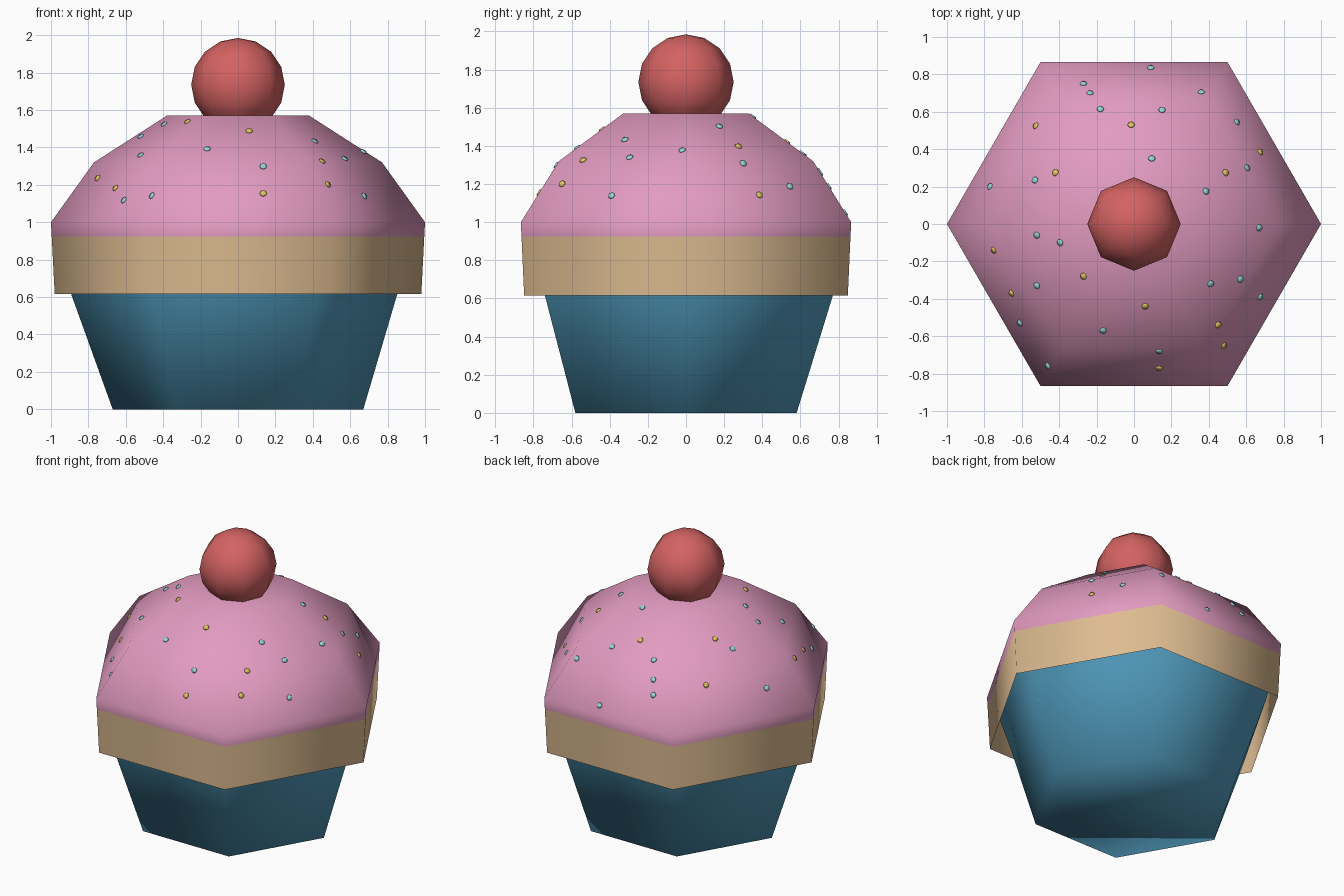
import bpy, bmesh, math
from mathutils import Vector, Matrix

if "Cube" in bpy.data.objects:
    bpy.data.objects.remove(bpy.data.objects["Cube"])


def material(name, rgb):
    m = bpy.data.materials.new(name)
    lin = [c / 255 / 12.92 if c <= 10 else ((c / 255 + 0.055) / 1.055) ** 2.4 for c in rgb]
    m.diffuse_color = (*lin, 1)
    m.use_nodes = True
    m.node_tree.nodes["Principled BSDF"].inputs["Base Color"].default_value = m.diffuse_color
    return m


PINK = material("pink icing", (226, 155, 192))
BEIGE = material("beige cake", (222, 188, 145))
BLUE = material("blue paper", (80, 154, 188))
RED = material("cherry red", (212, 98, 98))
TEAL = material("pale teal", (150, 212, 218))
YELLOW = material("warm yellow", (225, 195, 95))


def finish(bm, name, mats):
    me = bpy.data.meshes.new(name)
    for f in bm.faces:
        f.smooth = True
    bm.to_mesh(me)
    bm.free()
    for m in mats:
        me.materials.append(m)
    ob = bpy.data.objects.new(name, me)
    bpy.context.collection.objects.link(ob)
    return ob


def hex_loft(name, rings, mats, cap_bottom=False, cap_top=False, rule=None):
    """Loft hexagons given as (radius, z, centre x, centre y)."""
    bm = bmesh.new()
    loops = [[bm.verts.new((cx + r * math.cos(i * math.pi / 3),
                            cy + r * math.sin(i * math.pi / 3), z)) for i in range(6)]
             for r, z, cx, cy in rings]
    for a, b in zip(loops, loops[1:]):
        for i in range(6):
            j = (i + 1) % 6
            bm.faces.new((a[i], a[j], b[j], b[i]))
    if cap_bottom:
        bm.faces.new(loops[0][::-1])
    if cap_top:
        bm.faces.new(loops[-1])
    if rule:
        for f in bm.faces:
            f.material_index = rule(f.calc_center_median())
    return finish(bm, name, mats)


# Paper wrapper, flaring up inside the cake rim
hex_loft("wrapper", [(0.67, 0, 0, 0), (0.87, 0.61, -0.02, 0.015), (0.96, 0.9, -0.02, 0.01)],
         [BLUE], cap_bottom=True)

# Cake rim and icing dome
DOME = [(1.0, 1.0), (0.77, 1.32), (0.38, 1.57)]
hex_loft("cake_and_icing",
         [(0.98, 0.615, 0, 0), (0.996, 0.925, 0, 0)] + [(r, z, 0, 0) for r, z in DOME],
         [BEIGE, PINK], cap_top=True, rule=lambda c: 0 if c.z < 0.925 else 1)

# Cherry
bm = bmesh.new()
bmesh.ops.create_uvsphere(bm, u_segments=8, v_segments=8, radius=0.25,
                          matrix=Matrix.Translation((0, 0, 1.735)))
finish(bm, "cherry", [RED])


def dome_point(x, y):
    """Point and normal on the icing above x, y."""
    dirs = [Vector((math.cos(a), math.sin(a), 0))
            for a in (math.pi / 6 + k * math.pi / 3 for k in range(6))]
    d = max(dirs, key=lambda v: v.x * x + v.y * y)
    r = (d.x * x + d.y * y) / math.cos(math.pi / 6)
    (r0, z0), (r1, z1) = DOME[:2] if r > DOME[1][0] else DOME[1:]
    z = z0 + (r - r0) * (z1 - z0) / (r1 - r0)
    n = (d * (z1 - z0) + Vector((0, 0, (r0 - r1) * math.cos(math.pi / 6)))).normalized()
    return Vector((x, y, z)), n


def sprinkles(name, spots, mat):
    bm = bmesh.new()
    for x, y in spots:
        p, n = dome_point(x, y)
        rot = n.to_track_quat('Z', 'Y').to_matrix().to_4x4()
        bmesh.ops.create_cone(bm, cap_ends=True, segments=8, radius1=0.02, radius2=0.016,
                              depth=0.008, matrix=Matrix.Translation(p + n * 0.003) @ rot)
    finish(bm, name, [mat])


# Sprinkles scattered over the icing
sprinkles("teal_sprinkles", [
    (-.27, .75), (-.235, .70), (-.18, .615), (.09, .835), (.36, .705), (.15, .61),
    (.55, .545), (.095, .35), (-.53, .235), (-.77, .20), (.385, .175), (.605, .30),
    (-.52, -.06), (-.395, -.10), (-.52, -.33), (.41, -.32), (.57, -.295),
    (-.165, -.57), (.67, -.02), (.675, -.39), (.135, -.68), (-.61, -.53), (-.46, -.76)], TEAL)
sprinkles("yellow_sprinkles", [
    (-.525, .525), (-.015, .53), (-.42, .275), (.49, .275), (-.75, -.14), (-.27, -.28),
    (-.655, -.37), (.06, -.44), (.45, -.54), (.48, -.65), (.675, .385), (.135, -.77)], YELLOW)
